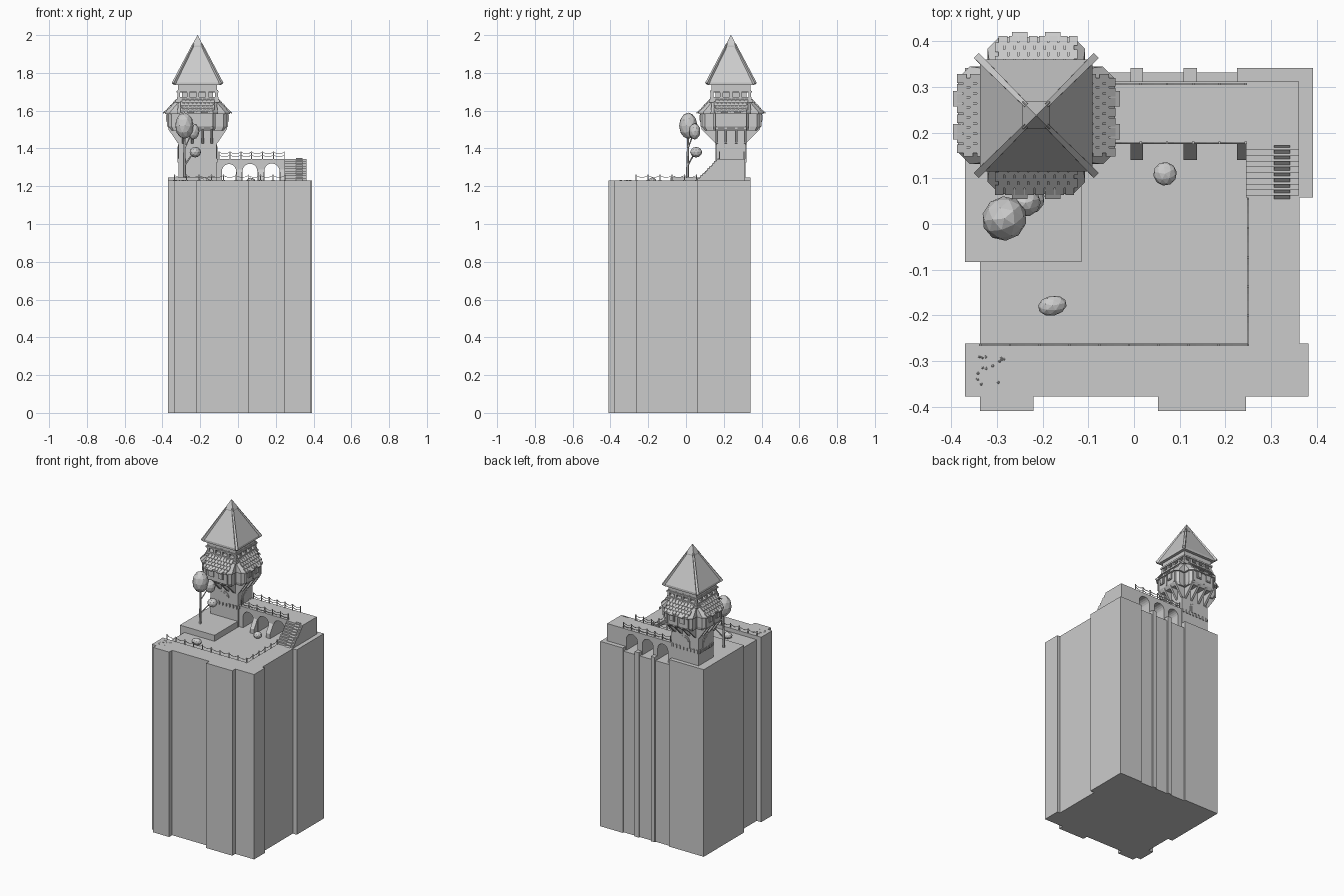
import bpy, bmesh, math, random
from mathutils import Matrix, Vector

if "Cube" in bpy.data.objects:
    bpy.data.objects.remove(bpy.data.objects["Cube"])

random.seed(4)
parts = {}


def bm_of(name):
    return parts.setdefault(name, bmesh.new())


def loft(name, rings, m=Matrix()):
    """Skin a list of equal-length point rings and cap both ends."""
    bm = bm_of(name)
    vs = [[bm.verts.new(m @ Vector(p)) for p in r] for r in rings]
    n = len(vs[0])
    new = [bm.faces.new(vs[0]), bm.faces.new(vs[-1])]
    for a, b in zip(vs, vs[1:]):
        for i in range(n):
            j = (i + 1) % n
            new.append(bm.faces.new((a[i], a[j], b[j], b[i])))
    bmesh.ops.recalc_face_normals(bm, faces=new)


def rect(hx, hy, z, cx=0, cy=0):
    return [(cx - hx, cy - hy, z), (cx + hx, cy - hy, z), (cx + hx, cy + hy, z), (cx - hx, cy + hy, z)]


def box(name, x0, x1, y0, y1, z0, z1, m=Matrix()):
    c = ((x1 - x0) / 2, (y1 - y0) / 2)
    mid = ((x0 + x1) / 2, (y0 + y1) / 2)
    loft(name, [rect(*c, z0, *mid), rect(*c, z1, *mid)], m)


def beam(name, a, b, r, sides=4, r2=None):
    a, b = Vector(a), Vector(b)
    q = (b - a).to_track_quat('Z', 'Y')
    rings = []
    for p, rad in ((a, r), (b, r if r2 is None else r2)):
        rings.append([p + q @ Vector((rad * math.cos(t), rad * math.sin(t), 0))
                      for t in [2 * math.pi * (i + .5) / sides for i in range(sides)]])
    loft(name, rings)


def extrude_x(name, yz, x0, x1, m=Matrix()):
    loft(name, [[(x, y, z) for y, z in yz] for x in (x0, x1)], m)


def blob(name, c, r, sub=2):
    m = Matrix.Translation(c) @ Matrix.Rotation(random.random() * 3, 4, 'Z') @ Matrix.Diagonal((*r, 1))
    bmesh.ops.create_icosphere(bm_of(name), subdivisions=sub, radius=1, matrix=m)


# Tall plinth with pilasters on every side
Z, PL = 1.23, 1.205
box("plinth_core", -.337, .363, -.378, .332, 0, PL)
box("front_ledge", -.37, .383, -.378, -.262, 0, Z)
for x0, x1 in ((-.337, -.22), (.053, .245)):
    box("front_pilasters", x0, x1, -.41, -.37, 0, Z)
box("right_ledge", .25, .363, -.27, .06, 0, Z)
box("corner_pier", .245, .392, .058, .342, 0, Z)
box("corner_pier", .226, .25, .175, .342, 0, Z)
box("tower_platform", -.37, -.115, -.083, .342, 0, 1.245)
for x0, x1 in ((-.008, .02), (.108, .138)):
    box("back_pilasters", x0, x1, .31, .342, 0, Z)

# Raised walkway pierced by three arches
prof = [(-.2, PL)]
for x0, x1 in ((-.085, -.01), (.024, .102), (.139, .22)):
    r, cx = (x1 - x0) / 2, (x0 + x1) / 2
    prof.append((x0, PL))
    prof += [(cx - r * math.cos(t), 1.28 + r * math.sin(t)) for t in [math.pi * i / 10 for i in range(11)]]
    prof.append((x1, PL))
prof += [(.362, PL), (.362, 1.345), (-.2, 1.345)]
loft("arched_walkway", [[(x, y, z) for x, z in prof] for y in (.175, .312)])
for x0, x1 in ((-.008, .02), (.108, .138), (.226, .245)):
    extrude_x("buttresses", [(.14, PL), (.14, 1.235), (.176, 1.29), (.176, PL)], x0, x1)

# Stairs with centre ramp
N = 9
for i in range(N):
    box("stairs", .245, .362, .062 + i * .0125, .176, Z - .01, Z + (i + 1) * .115 / N)
extrude_x("stair_ramp", [(.055, Z), (.172, 1.35), (.172, 1.33), (.075, Z)], .307, .342)


# Post and sagging rope fences
def fence(a, b, n, z0, z1):
    a, b = Vector((*a, 0)), Vector((*b, 0))
    for i in range(n + 1):
        p = a.lerp(b, i / n)
        beam("fence_posts", p + Vector((0, 0, z0)), p + Vector((0, 0, z1)), .0035)
        if i < n:
            q = a.lerp(b, (i + 1) / n)
            for h in (.9, .5):
                zr = z0 + (z1 - z0) * h
                pts = [p.lerp(q, t / 4) + Vector((0, 0, zr - .01 * math.sin(math.pi * t / 4))) for t in range(5)]
                for u, v in zip(pts, pts[1:]):
                    beam("fence_ropes", u, v, .0018)


fence((-.337, -.265), (.25, -.265), 9, PL, 1.262)
fence((.25, -.265), (.25, .055), 5, PL, 1.262)
fence((-.1, .178), (.245, .178), 6, 1.345, 1.385)
fence((-.1, .307), (.245, .307), 6, 1.345, 1.385)

# Tower shaft
CX, CY = -.214, .238
T = Matrix.Translation((CX, CY, 0))
loft("tower_shaft", [rect(.1, .077, 1.2), rect(.1, .077, 1.52)], T)
loft("tower_core", [rect(.1, .1, 1.5), rect(.1, .1, 1.66)], T)


def arch(name, half, z0, zs, d0, d1, m):
    pts = [(-half, z0)] + [(-half * math.cos(t), zs + half * math.sin(t))
                           for t in [math.pi * i / 8 for i in range(9)]] + [(half, z0)]
    loft(name, [[(x, -d, z) for x, z in pts] for d in (d0, d1)], m)


for k in range(4):
    m = T @ Matrix.Rotation(k * math.pi / 2, 4, 'Z')
    d, w = ((.077, .1), (.1, .077))[k % 2]
    # Arched doors and dentil course
    arch("tower_door_frames", .036, 1.345, 1.385, d - .01, d + .004, m)
    arch("tower_doors", .028, 1.345, 1.383, d - .01, d + .006, m)
    for i in range(8):
        u = -w + .01 + i * (2 * w - .02) / 7
        box("dentil_course", u - .006, u + .006, -d - .006, -d + .01, 1.325, 1.347, m)

    # Brackets below the overhanging bay
    for u in (-.075, -.028, .028, .075):
        extrude_x("bay_brackets", [(-d + .01, 1.42), (-d - .006, 1.43), (-.155, 1.502), (-.155, 1.515),
                                   (-d + .01, 1.515)], u - .007, u + .007, m)

    # Chamfered bay and its skirt roof
    def ring(hw, dep, c, z):
        return [(-hw, 0, z), (-hw, -dep + c, z), (-hw + c, -dep, z),
                (hw - c, -dep, z), (hw, -dep + c, z), (hw, 0, z)]
    loft("bay_walls", [ring(.092, .145, .018, 1.495), ring(.096, .158, .02, 1.515),
                       ring(.096, .158, .02, 1.6)], m)
    loft("bay_roofs", [ring(.107, .172, .026, 1.583), ring(.107, .172, .026, 1.592),
                       ring(.1, .112, .02, 1.656)], m)
    for row in range(4):
        dep, z = .17 - row * .0145, 1.594 + row * .0158
        for i in range(8):
            u = -.077 + i * .022 + (.004 if row % 2 else -.004)
            extrude_x("roof_tiles", [(-dep - .004, z - .005), (-dep - .004, z + .003),
                                     (-dep + .017, z + .022), (-dep + .017, z + .012)],
                      u - .0095, u + .0095, m)

    # Bay windows with hoods and corner timbers
    for u in (-.036, .036):
        box("window_frames", u - .017, u + .017, -.165, -.15, 1.54, 1.586, m)
        box("window_panes", u - .011, u + .011, -.167, -.15, 1.547, 1.578, m)
        extrude_x("window_hoods", [(-.183, 1.584), (-.183, 1.591), (-.15, 1.612), (-.15, 1.6)],
                  u - .017, u + .017, m)
    for u in (-.076, 0, .076):
        box("bay_timbers", u - .005, u + .005, -.162, -.15, 1.515, 1.585, m)

    # Lookout posts under the roof
    for i in range(5):
        u = -.1 + i * .05
        box("lookout_posts", u - .007, u + .007, -.107, -.093, 1.66, 1.71, m)

    # Roof hips
    beam("roof_hips", m @ Vector((.127, -.127, 1.742)), m @ Vector((.02, -.02, 1.952)), .011, 4, .007)

# Lookout storey
for h, z0, z1 in ((.116, 1.643, 1.658), (.11, 1.658, 1.672), (.082, 1.65, 1.72),
                  (.112, 1.695, 1.705), (.104, 1.7, 1.745)):
    loft("lookout_storey", [rect(h, h, z0), rect(h, h, z1)], T)

# Pyramid roof and cap
loft("tower_roof", [rect(.123, .123, 1.735), rect(.123, .123, 1.75), rect(.02, .02, 1.955)], T)
loft("roof_cap", [rect(.03, .03, 1.938), rect(.03, .03, 1.944), rect(.001, .001, 2.0)], T)

# Tree
beam("tree_trunk", (-.284, .008, 1.24), (-.283, .012, 1.48), .009, 6, .005)
beam("tree_branches", (-.284, .009, 1.31), (-.235, .048, 1.38), .005, 5, .003)
beam("tree_branches", (-.283, .01, 1.4), (-.245, .04, 1.48), .004, 5, .003)
for c, r in (((-.284, .012, 1.52), (.05, .048, .07)), ((-.238, .046, 1.49), (.034, .03, .043)),
             ((-.226, .054, 1.38), (.032, .03, .028))):
    blob("tree_foliage", c, r, 2)

# Shrubs and scattered pebbles
blob("shrubs", (.068, .11, 1.223), (.026, .026, .022))
blob("shrubs", (-.179, -.179, 1.224), (.032, .022, .022))
for i in range(14):
    blob("pebbles", (random.uniform(-.355, -.28), random.uniform(-.365, -.285), Z), (.004, .003, .003), 1)

for name, bm in parts.items():
    me = bpy.data.meshes.new(name)
    bm.to_mesh(me)
    bm.free()
    bpy.context.collection.objects.link(bpy.data.objects.new(name, me))
